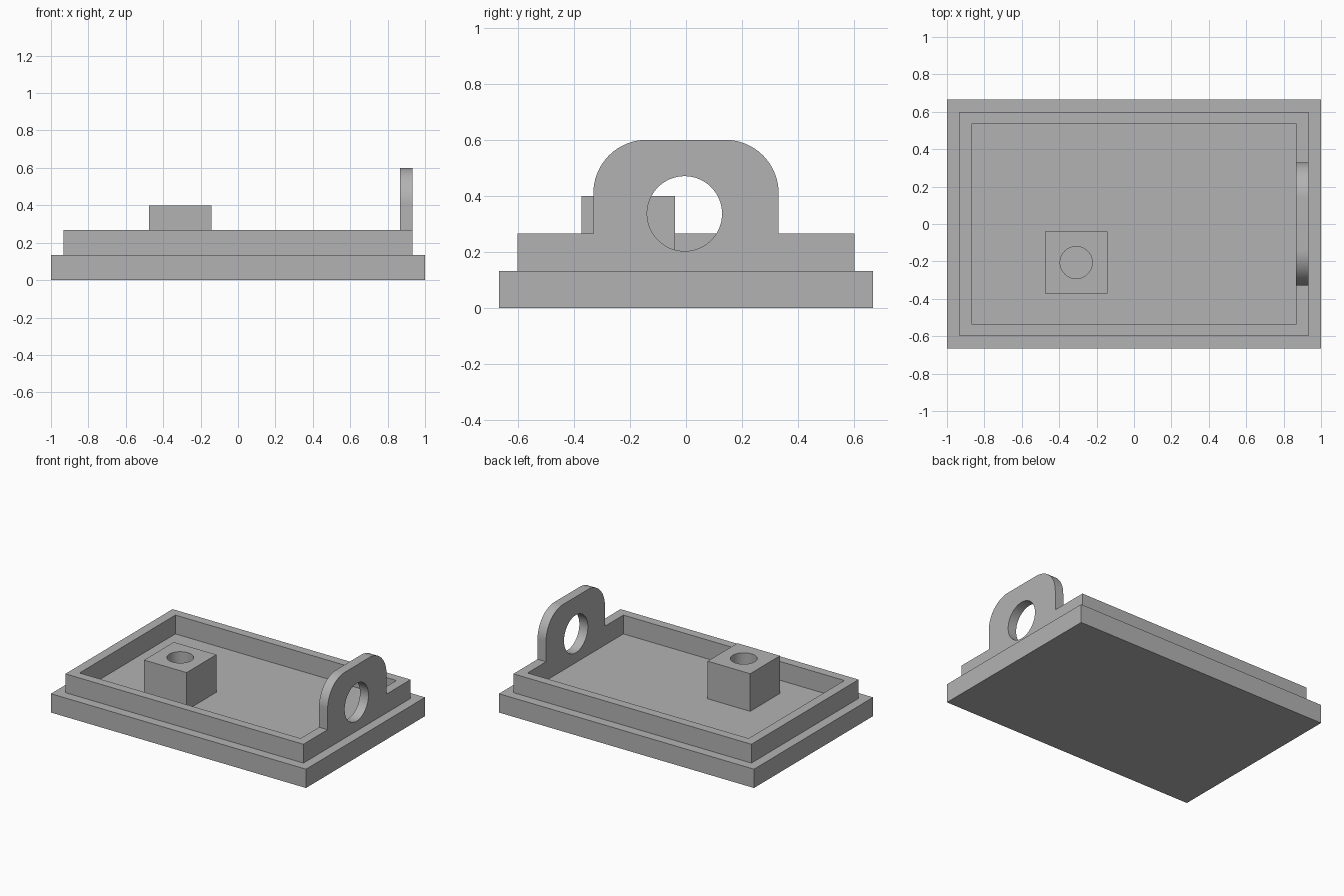
import bpy, bmesh
from math import cos, sin, pi, radians
from mathutils import Vector

cube = bpy.data.objects.get("Cube")
if cube:
    bpy.data.objects.remove(cube, do_unlink=True)

grey = bpy.data.materials.new("plain_grey")
grey.use_nodes = True
colour = (0.45, 0.45, 0.45, 1)
grey.diffuse_color = colour
grey.node_tree.nodes["Principled BSDF"].inputs["Base Color"].default_value = colour


def prism(name, points, along):
    """Solid made by extruding a closed outline along a vector."""
    bm = bmesh.new()
    face = bm.faces.new([bm.verts.new(p) for p in points])
    top = bmesh.ops.extrude_face_region(bm, geom=[face])["geom"]
    verts = [v for v in top if isinstance(v, bmesh.types.BMVert)]
    bmesh.ops.translate(bm, verts=verts, vec=Vector(along))
    bmesh.ops.recalc_face_normals(bm, faces=bm.faces)
    mesh = bpy.data.meshes.new(name)
    bm.to_mesh(mesh)
    bm.free()
    mesh.materials.append(grey)
    obj = bpy.data.objects.new(name, mesh)
    bpy.context.collection.objects.link(obj)
    return obj


def box(name, x, y, z):
    corners = [(x[0], y[0], z[0]), (x[1], y[0], z[0]),
               (x[1], y[1], z[0]), (x[0], y[1], z[0])]
    return prism(name, corners, (0, 0, z[1] - z[0]))


def arc(cx, cy, r, start, end, steps):
    angles = [start + (end - start) * i / steps for i in range(steps + 1)]
    return [(cx + r * cos(a), cy + r * sin(a)) for a in angles]


def combine(target, other, operation):
    """Apply a boolean and drop the helper."""
    mod = target.modifiers.new(operation, 'BOOLEAN')
    mod.operation, mod.object, mod.solver = operation, other, 'EXACT'
    bpy.context.view_layer.objects.active = target
    bpy.ops.object.modifier_apply(modifier=mod.name)
    bpy.data.objects.remove(other, do_unlink=True)


FLOOR, RIM, TOP = 0.1333, 0.2667, 0.6
OUT_X, IN_X = 0.9333, 0.8667

# Stepped plate with a raised rim around a shallow tray
body = box("tray_body", (-1, 1), (-0.6667, 0.6667), (0, FLOOR))
rim = box("rim", (-OUT_X, OUT_X), (-0.6, 0.6), (FLOOR, RIM))
pocket = box("pocket", (-IN_X, IN_X), (-0.5367, 0.5367), (FLOOR, RIM + 0.1))
combine(rim, pocket, 'DIFFERENCE')
combine(body, rim, 'UNION')

# Upright lug with rounded shoulders, standing on the rim wall
half, r = 0.33, 0.19
outline = [(-half, RIM - 0.08), (half, RIM - 0.08)]
outline += arc(half - r, TOP - r, r, 0, pi / 2, 24)
outline += arc(r - half, TOP - r, r, pi / 2, pi, 24)
lug = prism("lug", [(IN_X, y, z) for y, z in outline], (OUT_X - IN_X, 0, 0))
combine(body, lug, 'UNION')

# Round hole through the lug and the wall below it
ring = arc(-0.005, 0.337, 0.1335, 0, 2 * pi, 64)[:-1]
bore = prism("lug_bore", [(IN_X - 0.05, y, z) for y, z in ring], (0.17, 0, 0))
combine(body, bore, 'DIFFERENCE')

# Square boss with a round socket
BX, BY, S = -0.309, -0.206, 0.1667
boss = box("boss", (BX - S, BX + S), (BY - S, BY + S), (FLOOR, 0.4))
ring = arc(BX, BY, 0.086, 0, 2 * pi, 48)[:-1]
socket = prism("socket", [(x, y, FLOOR) for x, y in ring], (0, 0, 0.4))
combine(boss, socket, 'DIFFERENCE')
combine(body, boss, 'UNION')

# Smooth the round surfaces, keep the edges sharp
bpy.ops.object.select_all(action='DESELECT')
body.select_set(True)
bpy.context.view_layer.objects.active = body
bpy.ops.object.shade_smooth_by_angle(angle=radians(30))
